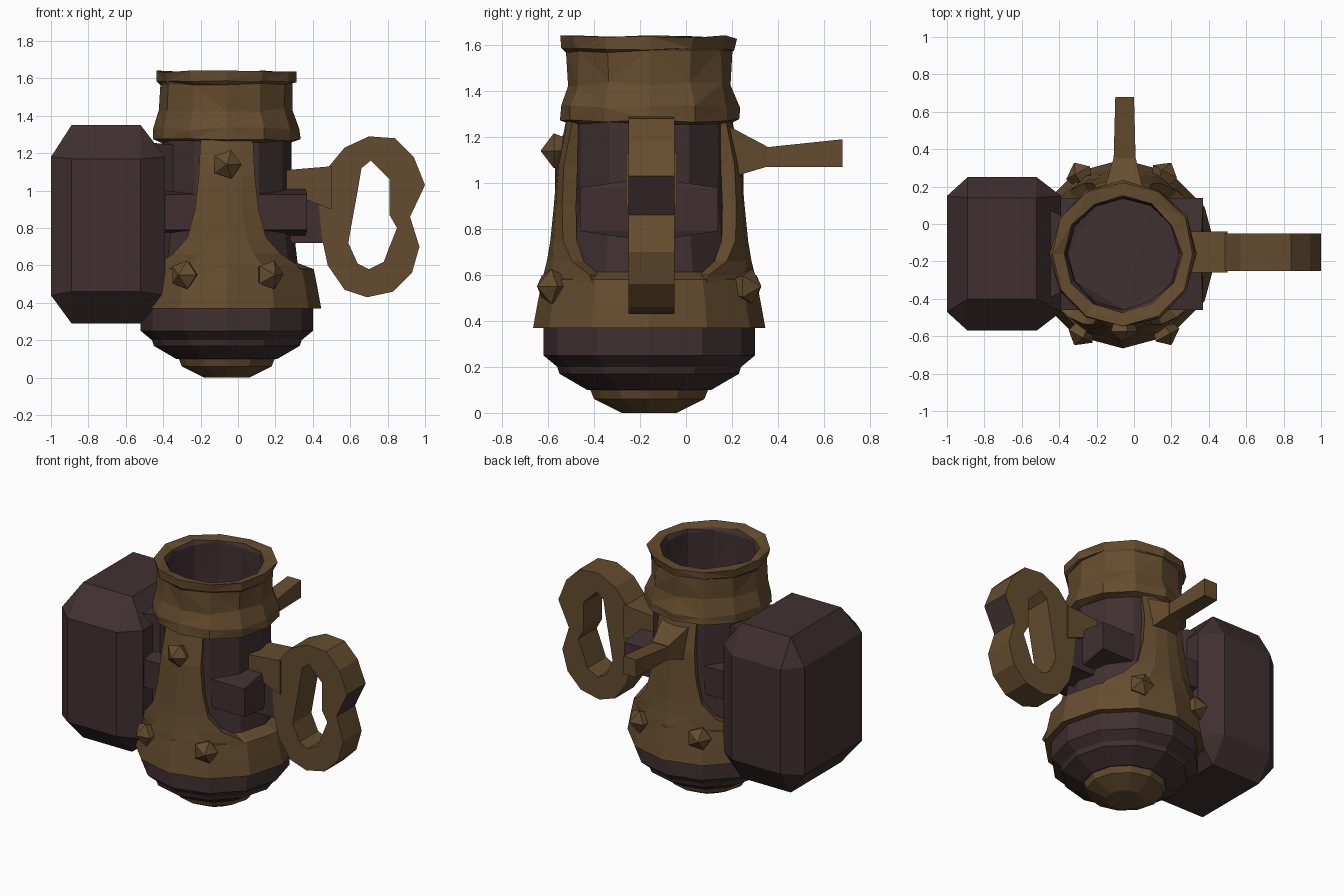
import bpy, bmesh, math, random
from mathutils import Vector, Matrix

if "Cube" in bpy.data.objects:
    bpy.data.objects.remove(bpy.data.objects["Cube"])
random.seed(4)


def material(name, colour):
    mat = bpy.data.materials.new(name)
    mat.use_nodes = True
    mat.diffuse_color = (*colour, 1)
    mat.node_tree.nodes["Principled BSDF"].inputs["Base Color"].default_value = (*colour, 1)
    return mat


BRONZE = material("bronze", (0.13, 0.073, 0.028))
DARK = material("dark iron", (0.052, 0.03, 0.031))
AXIS = Matrix.Translation((-0.06, -0.16, 0))


def finish(name, bm, *mats):
    bmesh.ops.recalc_face_normals(bm, faces=bm.faces)
    mesh = bpy.data.meshes.new(name)
    bm.to_mesh(mesh)
    bm.free()
    for mat in mats:
        mesh.materials.append(mat)
    obj = bpy.data.objects.new(name, mesh)
    bpy.context.collection.objects.link(obj)
    return obj


def lathe(name, profile, mats, sides=12, matrix=AXIS, jitter=0, dark_from=None):
    """Spin (radius, height) points; the profile ends are capped."""
    bm = bmesh.new()
    rings = []
    for r, z in profile:
        ring = []
        for i in range(sides):
            a = math.tau * i / sides
            rr = r + random.uniform(-jitter, jitter)
            zz = z + random.uniform(-jitter, jitter)
            ring.append(bm.verts.new((rr * math.cos(a), rr * math.sin(a), zz)))
        rings.append(ring)
    for k, (low, high) in enumerate(zip(rings, rings[1:])):
        for i in range(sides):
            j = (i + 1) % sides
            face = bm.faces.new((low[i], low[j], high[j], high[i]))
            if dark_from is not None and k >= dark_from:
                face.material_index = 1
    bm.faces.new(rings[0])
    cap = bm.faces.new(rings[-1])
    cap.material_index = 0 if dark_from is None else 1
    bm.transform(matrix)
    if jitter:
        bmesh.ops.triangulate(bm, faces=bm.faces)
    return finish(name, bm, *mats)


def hull(name, points, mat):
    bm = bmesh.new()
    for p in points:
        bm.verts.new(p)
    bmesh.ops.convex_hull(bm, input=bm.verts)
    bmesh.ops.dissolve_limit(bm, angle_limit=0.02, verts=bm.verts, edges=bm.edges)
    return finish(name, bm, mat)


def corners(xs, ys, zs):
    return [(x, y, z) for x in xs for y in ys for z in zs]


# Central vessel, foot and collar
lathe("vessel", [(0.27, 0.1), (0.39, 0.17), (0.4, 0.2), (0.46, 0.25), (0.46, 0.38),
                 (0.38, 0.6), (0.345, 0.9), (0.345, 1.3)], [DARK])
lathe("foot", [(0.12, 0), (0.24, 0.06), (0.26, 0.11)], [BRONZE])
lathe("collar", [(0.34, 1.26), (0.39, 1.27), (0.39, 1.33), (0.36, 1.43), (0.355, 1.57),
                 (0.375, 1.58), (0.38, 1.635), (0.31, 1.63), (0.3, 1.6), (0.3, 1.32)],
      [BRONZE, DARK], jitter=0.009, dark_from=7)

# Flared skirt around the vessel
lathe("skirt", [(0.44, 0.37), (0.505, 0.37), (0.485, 0.48), (0.465, 0.58), (0.36, 0.62)],
      [BRONZE])

# Front and back panels rising out of the skirt
PANEL = [(0.5, 0.42, 0.475), (0.6, 0.38, 0.46), (0.66, 0.29, 0.445), (0.75, 0.21, 0.43),
         (0.9, 0.17, 0.415), (1.08, 0.15, 0.4), (1.28, 0.14, 0.36)]
for side, label in ((-1, "front"), (1, "back")):
    bm = bmesh.new()
    rows = []
    for z, half, r in PANEL:
        xs = [half * t / 2 for t in range(-2, 3)]
        rows.append([bm.verts.new((x, side * math.sqrt(r * r - x * x), z)) for x in xs])
    for low, high in zip(rows, rows[1:]):
        for i in range(4):
            bm.faces.new((low[i], low[i + 1], high[i + 1], high[i]))
    # Give the panel thickness toward the vessel
    made = bmesh.ops.extrude_face_region(bm, geom=bm.faces[:] + bm.edges[:] + bm.verts[:])
    for v in [g for g in made["geom"] if isinstance(g, bmesh.types.BMVert)]:
        v.co.xy *= 0.84
    bm.transform(AXIS)
    finish(label + "_panel", bm, BRONZE)

# Faceted studs
STUD = [(0.055, -0.03), (0.08, 0.03), (0.004, 0.085)]


def stud(name, degrees, radius, z):
    a = math.radians(degrees)
    out = Vector((math.cos(a), math.sin(a), 0))
    turn = out.to_track_quat('Z', 'Y').to_matrix().to_4x4()
    place = AXIS @ Matrix.Translation(out * radius + Vector((0, 0, z)))
    lathe(name, STUD, [BRONZE], sides=5, matrix=place @ turn)


for label, facing in (("front", -90), ("back", 90)):
    for n, offset in enumerate((-28, 28)):
        stud(f"{label}_stud_{n}", facing + offset, 0.465, 0.55)
stud("upper_stud", -90, 0.385, 1.14)

# Crossbar through the vessel
hull("crossbar", corners((-0.47, 0.37), (-0.46, 0.14), (0.79, 0.98))
     + corners((-0.46, 0.36), (-0.25, -0.07), (0.76, 1.01)), DARK)

# Chamfered hammer block on the right
hull("hammer_block", corners((-1, -0.39), (-0.47, 0.15), (0.44, 1.18))
     + corners((-0.89, -0.52), (-0.57, 0.25), (0.46, 1.17))
     + corners((-0.89, -0.52), (-0.4, 0.14), (0.29, 1.35)), DARK)
hull("block_neck", corners((-0.5,), (-0.42, 0.1), (0.5, 1.26))
     + corners((-0.3,), (-0.32, 0), (0.5, 1.24)), DARK)

# Handle loop on the left: pairs of outer and inner rim points
HANDLE = [((0.42, 1.05), (0.64, 1.0)), ((0.57, 1.23), (0.66, 1.12)),
          ((0.7, 1.29), (0.71, 1.16)), ((0.84, 1.28), (0.76, 1.11)),
          ((0.94, 1.18), (0.81, 1.06)), ((1, 1.03), (0.81, 1.0)),
          ((0.92, 0.86), (0.81, 0.87)), ((0.97, 0.7), (0.85, 0.8)),
          ((0.93, 0.56), (0.81, 0.7)), ((0.83, 0.46), (0.78, 0.62)),
          ((0.69, 0.43), (0.7, 0.58)), ((0.57, 0.47), (0.64, 0.61)),
          ((0.48, 0.6), (0.59, 0.72)), ((0.45, 0.74), (0.6, 0.78))]
bm = bmesh.new()
loops = []
for outer, inner in HANDLE:
    loops.append([bm.verts.new((p[0], y, p[1]))
                  for p, y in ((outer, -0.25), (outer, -0.05), (inner, -0.05), (inner, -0.25))])
for k, a in enumerate(loops):
    b = loops[(k + 1) % len(loops)]
    for i in range(4):
        j = (i + 1) % 4
        face = bm.faces.new((a[i], a[j], b[j], b[i]))
        # Worn patch on the waist of the outer rim
        if i == 0 and k == 5:
            face.material_index = 1
finish("handle", bm, BRONZE, DARK)
hull("handle_mount", corners((0.26, 0.46), (-0.245, -0.055), (0.72, 1.0)), DARK)
hull("handle_bracket", [(x, y, z) for y in (-0.26, -0.04)
                        for x, z in ((0.26, 1.11), (0.38, 1.07), (0.5, 1.13),
                                     (0.5, 0.9), (0.42, 0.98), (0.26, 0.99))], BRONZE)

# Spout peg at the back
hull("peg_base", corners((-0.16, 0.05), (0.18,), (1.02, 1.25))
     + corners((-0.11, 0.01), (0.35,), (1.07, 1.16)), BRONZE)
hull("peg", corners((-0.11, 0.01), (0.3,), (1.07, 1.15))
     + corners((-0.1, 0), (0.68,), (1.07, 1.19)), BRONZE)
